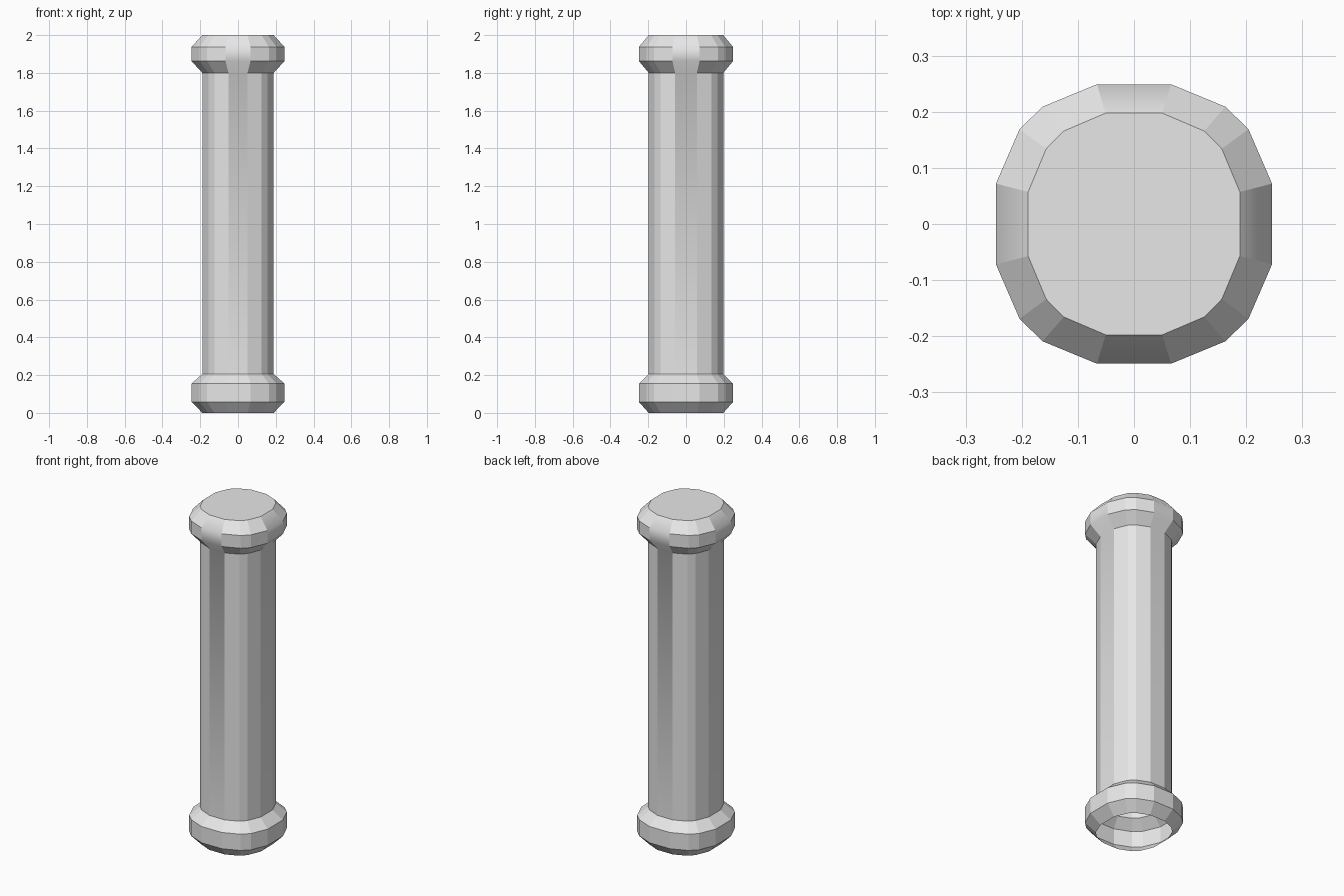
import bpy
import bmesh
from math import atan2

cube = bpy.data.objects.get("Cube")
if cube:
    bpy.data.objects.remove(cube, do_unlink=True)

# One plain grey for the whole post
grey = bpy.data.materials.new("plain_grey")
grey.use_nodes = True
colour = (0.8, 0.8, 0.8, 1)
grey.diffuse_color = colour
grey.node_tree.nodes["Principled BSDF"].inputs["Base Color"].default_value = colour

# Rounded-square cross-section: one quarter, mirrored to the other three
quarter = [(0.246, 0.072), (0.204, 0.169), (0.163, 0.209), (0.066, 0.249)]
section = [(x * sx, y * sy) for x, y in quarter for sx in (1, -1) for sy in (1, -1)]
section.sort(key=lambda p: atan2(p[1], p[0]))
count = len(section)

# Heights of the rings; wide rings form the bands of the foot and the head
WIDE, NARROW = (1, 1), (0.767, 0.793)
FOOT_TOP = 0.206
profile = [(0, NARROW), (0.058, WIDE), (0.155, WIDE), (FOOT_TOP, NARROW),
           (1.8, NARROW), (1.862, WIDE), (1.938, WIDE), (2, NARROW)]

bm = bmesh.new()
rings = [[bm.verts.new((x * sx, y * sy, z)) for x, y in section]
         for z, (sx, sy) in profile]

# Skin between rings, open at the bottom
for (z, _), low, high in zip(profile, rings, rings[1:]):
    for i in range(count):
        j = (i + 1) % count
        face = bm.faces.new((low[i], low[j], high[j], high[i]))
        # The four axis-facing strips of the shaft and head are smooth
        centre = face.calc_center_median()
        face.smooth = z >= FOOT_TOP and min(abs(centre.x), abs(centre.y)) < 0.01

# Flat top
bm.faces.new(rings[-1])

mesh = bpy.data.meshes.new("post")
bm.to_mesh(mesh)
bm.free()
mesh.materials.append(grey)
post = bpy.data.objects.new("post", mesh)
bpy.context.collection.objects.link(post)
